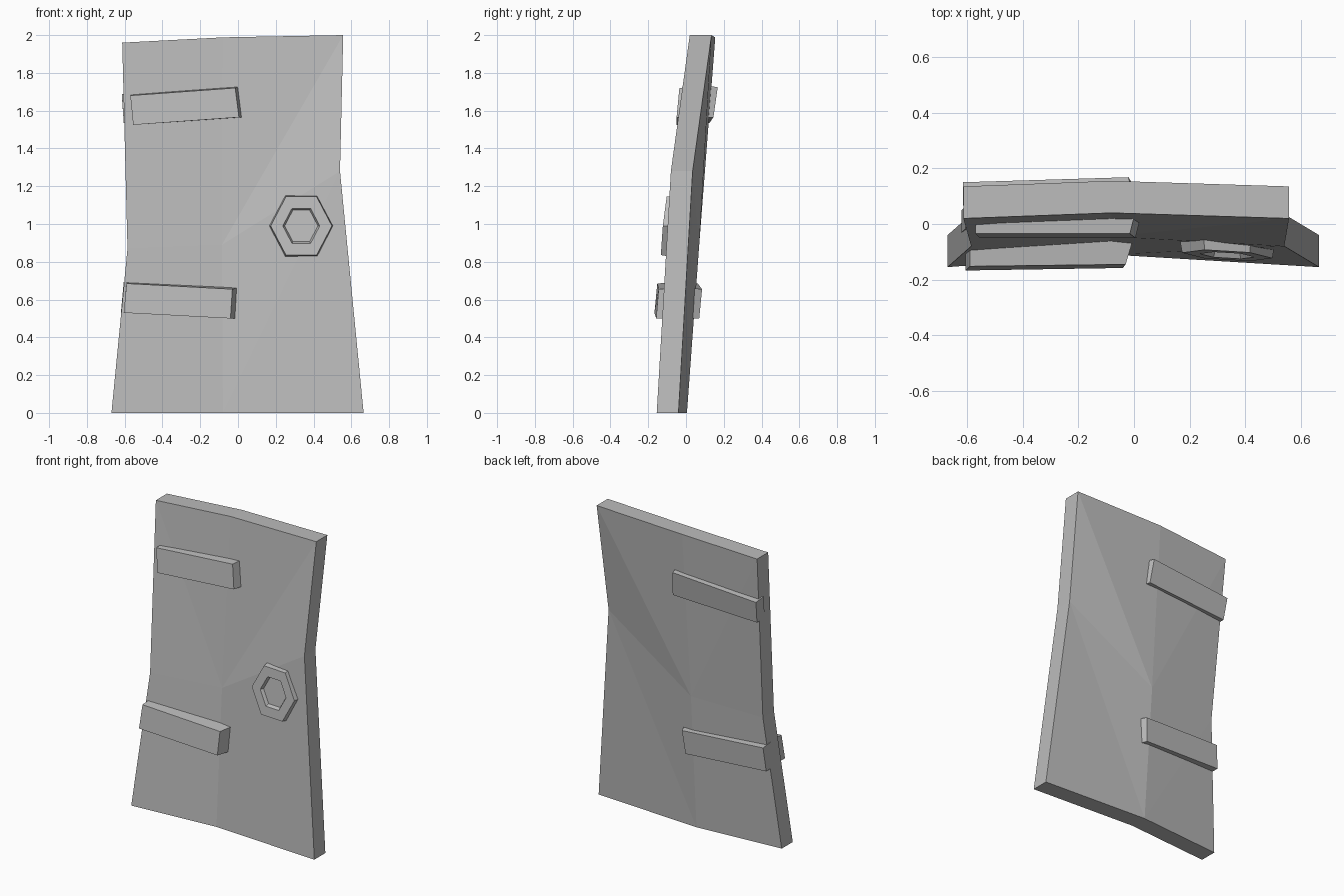
import bpy, bmesh, math
from mathutils import Vector

cube = bpy.data.objects.get("Cube")
if cube:
    bpy.data.objects.remove(cube)

grey = bpy.data.materials.new("plain grey")
grey.use_nodes = True
GREY = (0.5, 0.5, 0.5, 1)
grey.diffuse_color = GREY
grey.node_tree.nodes["Principled BSDF"].inputs["Base Color"].default_value = GREY


def add_object(name, verts, faces):
    mesh = bpy.data.meshes.new(name)
    mesh.from_pydata(verts, [], faces)
    bm = bmesh.new()
    bm.from_mesh(mesh)
    bmesh.ops.recalc_face_normals(bm, faces=bm.faces[:])
    bm.to_mesh(mesh)
    bm.free()
    mesh.materials.append(grey)
    obj = bpy.data.objects.new(name, mesh)
    bpy.context.collection.objects.link(obj)
    return obj


# Warped door slab: three rows of three points, extruded backwards
THICK = 0.115
front = [(-0.67, -0.155, 0), (-0.08, -0.11, 0), (0.665, -0.155, 0),
         (-0.585, -0.08, 0.87), (-0.085, -0.045, 0.89), (0.54, -0.08, 1.28),
         (-0.613, 0.02, 1.96), (-0.08, 0.04, 1.988), (0.557, 0.02, 2.0)]
back = [(x, y + THICK, z) for x, y, z in front]
tris = [(0, 1, 3), (1, 4, 3), (1, 2, 5), (1, 5, 4),
        (3, 4, 6), (4, 7, 6), (4, 5, 8), (4, 8, 7)]
rim = [0, 1, 2, 5, 8, 7, 6, 3]
faces = tris + [tuple(i + 9 for i in reversed(t)) for t in tris]
faces += [(a, a + 9, b + 9, b) for a, b in zip(rim, rim[1:] + rim[:1])]
add_object("door_slab", front + back, faces)


# Hinge straps: an outer quad and a slightly wider quad sunk into the slab
def strap(name, quad, depth, flare):
    outer = [Vector(p) for p in quad]
    inner = [p + Vector((0, depth, 0)) for p in outer]
    for i in (1, 2):
        inner[i].x += flare
    for i in (2, 3):
        inner[i].z += 0.008
    sides = [(i, (i + 1) % 4, (i + 1) % 4 + 4, i + 4) for i in range(4)]
    add_object(name, outer + inner, [(0, 1, 2, 3), (7, 6, 5, 4)] + sides)


# corner order: lower outer, lower inner, upper inner, upper outer
strap("upper_front_hinge",
      [(-0.555, -0.05, 1.525), (0.005, -0.05, 1.565),
       (-0.015, -0.035, 1.72), (-0.57, -0.035, 1.68)], 0.08, 0.02)
strap("upper_back_hinge",
      [(-0.605, 0.125, 1.535), (-0.005, 0.145, 1.565),
       (-0.02, 0.168, 1.725), (-0.615, 0.15, 1.68)], -0.08, 0.02)
strap("lower_front_hinge",
      [(-0.605, -0.167, 0.53), (-0.04, -0.158, 0.5),
       (-0.03, -0.145, 0.655), (-0.59, -0.152, 0.685)], 0.1, 0.03)
strap("lower_back_hinge",
      [(-0.62, 0.05, 0.53), (-0.045, 0.07, 0.5),
       (-0.03, 0.085, 0.655), (-0.605, 0.062, 0.685)], -0.08, 0.03)

# Hexagonal handle with a recessed centre, leaning with the slab
rings = [(0.17, 0.07), (0.17, 0.045), (0.162, 0), (0.098, 0), (0.088, 0.022)]
verts = []
for radius, depth in rings:
    for k in range(6):
        dx = radius * math.cos(k * math.pi / 3)
        dz = radius * 1.1 * math.sin(k * math.pi / 3)
        verts.append((0.335 + dx, -0.113 + depth + 0.1 * dz - 0.06 * dx, 0.99 + dz))
faces = [tuple(range(6)), tuple(range(24, 30))]
for r in range(4):
    for k in range(6):
        n = (k + 1) % 6
        faces.append((r * 6 + k, r * 6 + n, r * 6 + 6 + n, r * 6 + 6 + k))
add_object("hex_handle", verts, faces)
